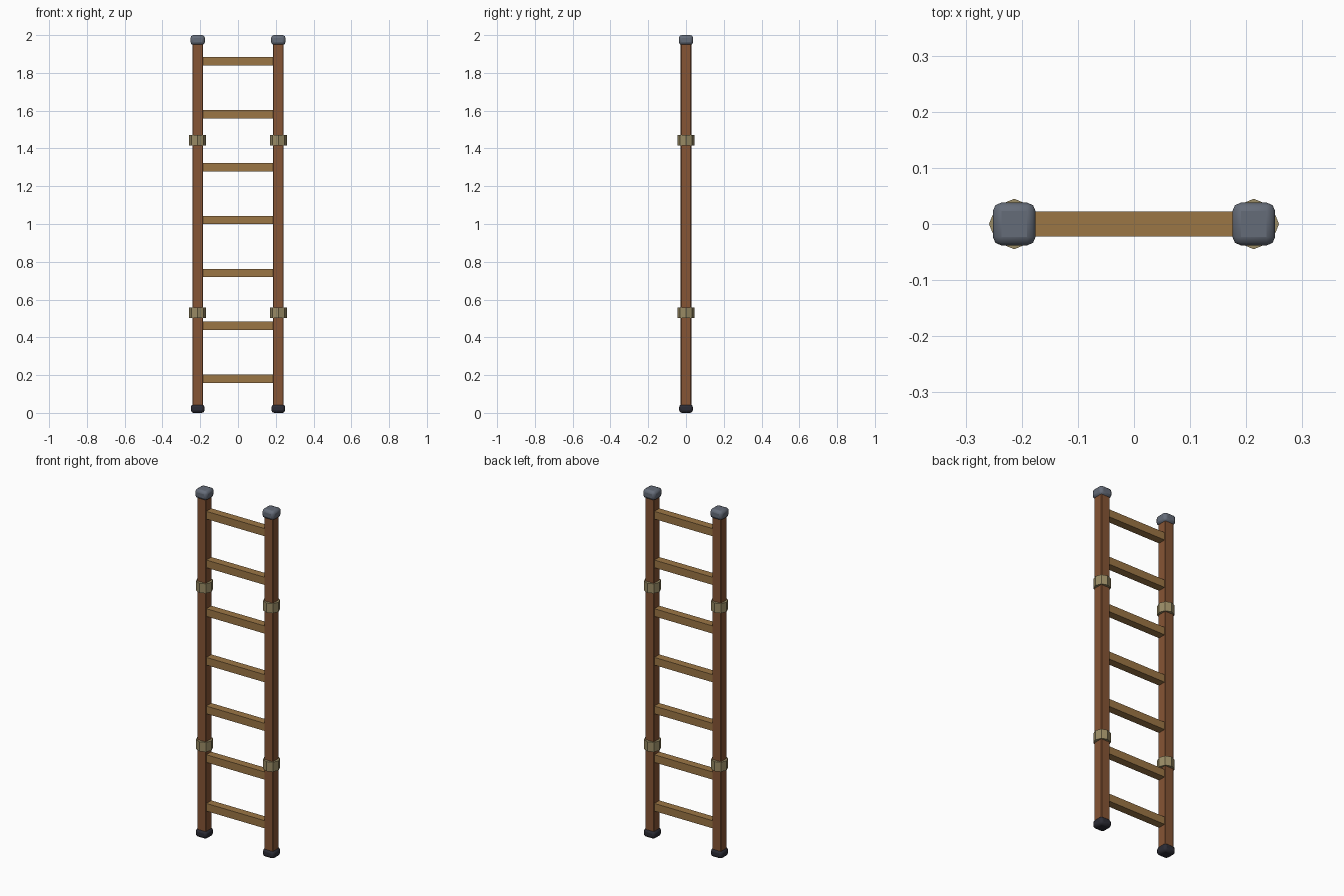
import bpy
from math import radians

if "Cube" in bpy.data.objects:
    bpy.data.objects.remove(bpy.data.objects["Cube"])

RAIL_X = 0.2135


def material(name, rgb):
    m = bpy.data.materials.new(name)
    m.diffuse_color = (*rgb, 1)
    m.use_nodes = True
    m.node_tree.nodes["Principled BSDF"].inputs["Base Color"].default_value = m.diffuse_color
    return m


rail_wood = material("rail_wood", (0.24, 0.09, 0.035))
rung_wood = material("rung_wood", (0.33, 0.18, 0.06))
cord = material("cord", (0.32, 0.26, 0.13))
metal = material("grey_metal", (0.13, 0.15, 0.19))
rubber = material("dark_rubber", (0.025, 0.025, 0.035))


def finish(obj, name, mat):
    obj.name = name
    obj.data.materials.append(mat)
    return obj


def box(name, centre, size, mat, bevel=0, segments=1):
    bpy.ops.mesh.primitive_cube_add(size=1, location=centre)
    obj = finish(bpy.context.object, name, mat)
    obj.scale = size
    bpy.ops.object.transform_apply(location=False, rotation=False, scale=True)
    if bevel:
        mod = obj.modifiers.new("bevel", 'BEVEL')
        mod.width = bevel
        mod.segments = segments
        if segments > 1:
            bpy.ops.object.shade_smooth_by_angle(angle=radians(50))
    return obj


for side, x in (("left", -RAIL_X), ("right", RAIL_X)):
    # Square side rail
    box(side + "_rail", (x, 0, 0.995), (0.056, 0.056, 1.95), rail_wood, 0.003)
    # Rounded top cap and foot
    box(side + "_top_cap", (x, 0, 1.974), (0.076, 0.076, 0.052), metal, 0.015, 2)
    box(side + "_foot", (x, 0, 0.0225), (0.072, 0.072, 0.045), rubber, 0.014, 2)
    # Octagonal bindings around the rail
    for level, z in (("lower", 0.531), ("upper", 1.443)):
        bpy.ops.mesh.primitive_cylinder_add(
            vertices=8, radius=0.045, depth=0.055, location=(x, 0, z))
        finish(bpy.context.object, f"{side}_{level}_binding", cord)

# Evenly spaced rungs
for i in range(7):
    box(f"rung_{i + 1}", (0, 0, 0.181 + 0.28 * i), (0.385, 0.045, 0.044), rung_wood)
